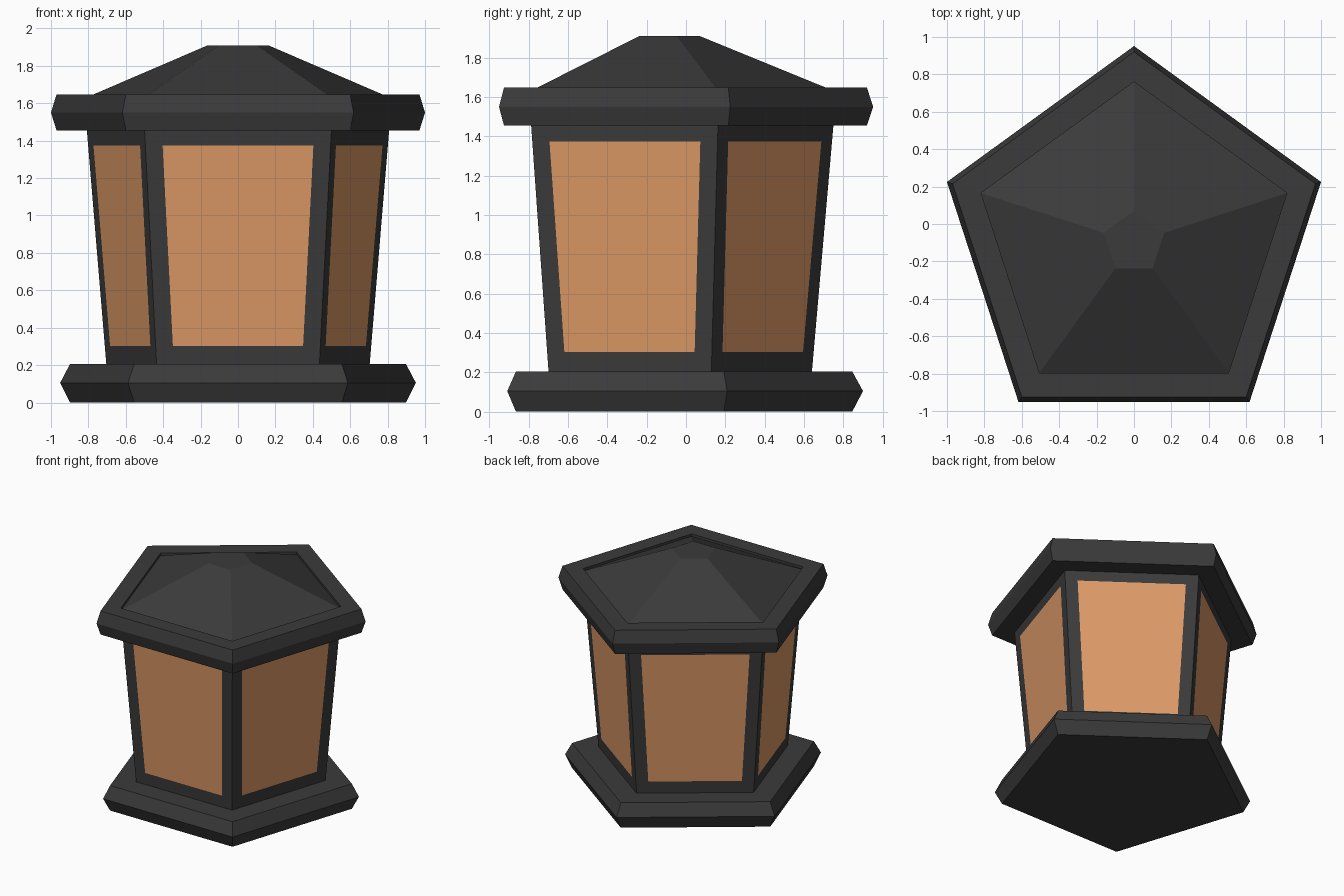
import bpy, bmesh, math
from mathutils import Vector

if "Cube" in bpy.data.objects:
    bpy.data.objects.remove(bpy.data.objects["Cube"])

SIDES = 5
CY = -0.10  # the pentagon's centre, offset so its bounds are centred


def material(name, rgb):
    m = bpy.data.materials.new(name)
    m.diffuse_color = (*rgb, 1)
    m.use_nodes = True
    m.node_tree.nodes["Principled BSDF"].inputs["Base Color"].default_value = m.diffuse_color
    return m


metal = material("dark metal", (0.043, 0.043, 0.043))
glass = material("amber glass", (0.72, 0.32, 0.133))


def corner(k, r, z):
    a = math.pi / 2 + k * math.tau / SIDES
    return Vector((r * math.cos(a), CY + r * math.sin(a), z))


def finish(bm, name, mats):
    bmesh.ops.remove_doubles(bm, verts=bm.verts, dist=1e-5)
    bmesh.ops.recalc_face_normals(bm, faces=bm.faces)
    me = bpy.data.meshes.new(name)
    bm.to_mesh(me)
    bm.free()
    for m in mats:
        me.materials.append(m)
    ob = bpy.data.objects.new(name, me)
    bpy.context.collection.objects.link(ob)
    return ob


def pentagon_stack(name, profile):
    """Closed five-sided solid from (corner radius, height) rings."""
    bm = bmesh.new()
    rings = [[bm.verts.new(corner(k, r, z)) for k in range(SIDES)] for r, z in profile]
    for a, b in zip(rings, rings[1:]):
        for k in range(SIDES):
            n = (k + 1) % SIDES
            bm.faces.new((a[k], a[n], b[n], b[k]))
    bm.faces.new(rings[0])
    bm.faces.new(rings[-1])
    return finish(bm, name, [metal])


# Base slab with pointed edge
pentagon_stack("base", [(0.945, 0), (1.0, 0.105), (0.945, 0.205)])

# Roof: bevelled rim, small recess, then the low pyramid
pentagon_stack("roof", [(0.84, 1.455), (1.02, 1.455), (1.0515, 1.55), (1.02, 1.648),
                        (0.86, 1.648), (0.86, 1.628), (0.17, 1.91)])

# Flared lantern body, each side a frame around a flush glass pane
Z0, Z1, R0, R1 = 0.2, 1.46, 0.74, 0.85
PANE_LOW, PANE_HIGH, MARGIN = 0.303, 1.375, 0.092


def radius(z):
    return R0 + (R1 - R0) * (z - Z0) / (Z1 - Z0)


bm = bmesh.new()
for k in range(SIDES):
    outer, inner = [], []
    for zo, zi, order in ((Z0, PANE_LOW, (0, 1)), (Z1, PANE_HIGH, (1, 0))):
        for s in order:
            outer.append(bm.verts.new(corner(k + s, radius(zo), zo)))
            p = corner(k + s, radius(zi), zi)
            q = corner(k + 1 - s, radius(zi), zi)
            inner.append(bm.verts.new(p + (q - p).normalized() * MARGIN))
    for i in range(4):
        j = (i + 1) % 4
        bm.faces.new((outer[i], outer[j], inner[j], inner[i]))
    bm.faces.new(inner).material_index = 1
for r, z in ((R0, Z0), (R1, Z1)):
    bm.faces.new([bm.verts.new(corner(k, r, z)) for k in range(SIDES)])
finish(bm, "lantern_body", [metal, glass])
